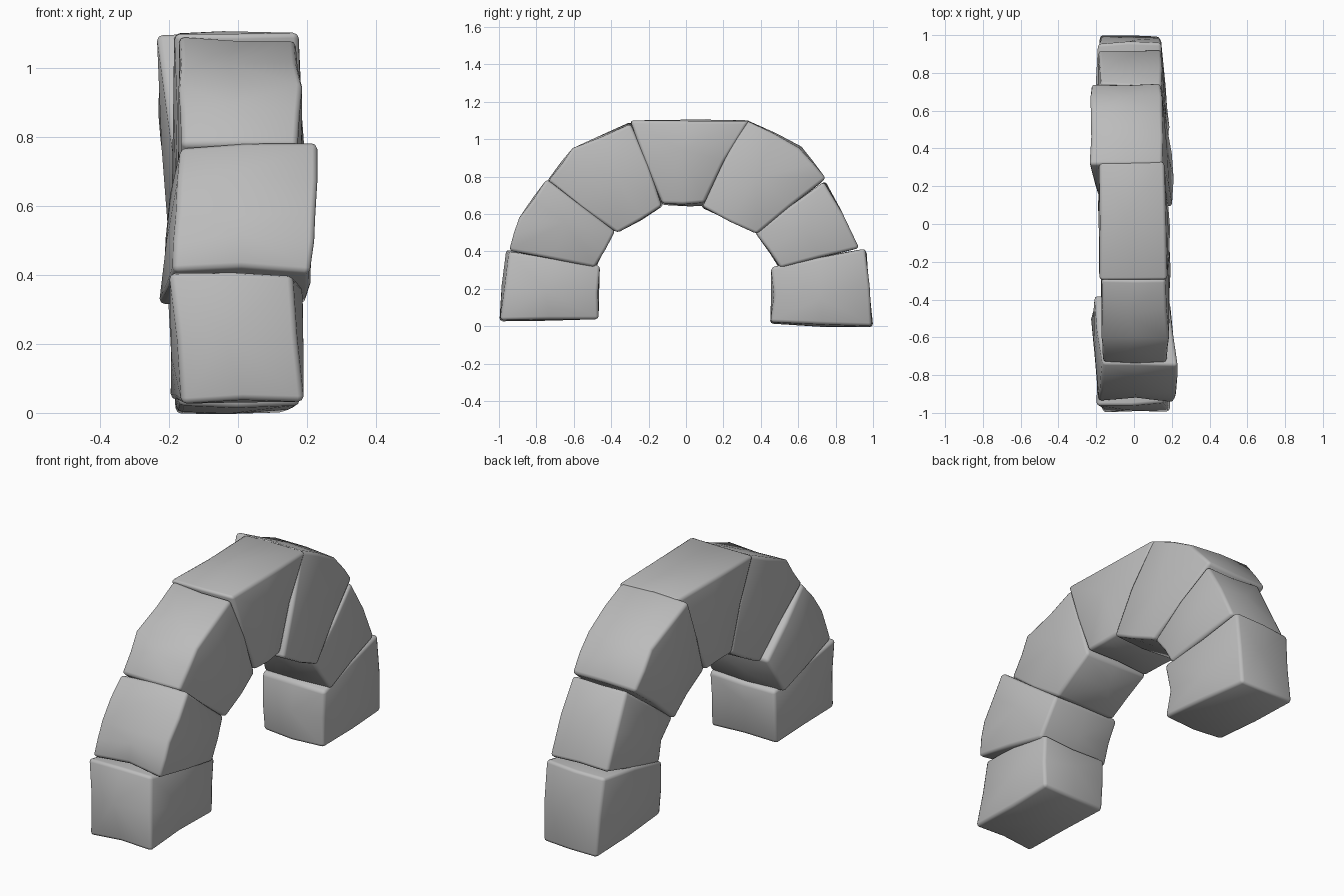
import bpy
import bmesh
import random
from mathutils import Vector

cube = bpy.data.objects.get("Cube")
if cube:
    bpy.data.objects.remove(cube, do_unlink=True)

random.seed(7)
GREY = (0.5, 0.5, 0.5, 1)
stone_grey = bpy.data.materials.new("stone_grey")
stone_grey.diffuse_color = GREY
stone_grey.use_nodes = True
stone_grey.node_tree.nodes["Principled BSDF"].inputs["Base Color"].default_value = GREY


def wobble(amount):
    return Vector([random.uniform(-amount, amount) for _ in range(3)])


def make_stone(name, *profile):
    """Rough wedge block. Each profile point is (y, z, lowest x, highest x)."""
    bm = bmesh.new()
    right = [bm.verts.new((low, y, z)) for y, z, low, high in profile]
    left = [bm.verts.new((high, y, z)) for y, z, low, high in profile]
    bm.faces.new(right)
    bm.faces.new(left[::-1])
    for i in range(len(profile)):
        j = (i + 1) % len(profile)
        bm.faces.new((right[i], left[i], left[j], right[j]))
    bmesh.ops.recalc_face_normals(bm, faces=bm.faces)

    # Chipped edges: nudge the middle of each edge, mostly into the stone
    middle = sum((v.co for v in bm.verts), Vector()) / len(bm.verts)
    corners = set(bm.verts)
    bmesh.ops.bisect_edges(bm, edges=bm.edges[:], cuts=1)
    for vert in bm.verts:
        if vert not in corners:
            inward = (middle - vert.co).normalized()
            vert.co += inward * random.uniform(-0.006, 0.016) + wobble(0.005)

    # Uneven hewn faces: swell the middle of each face off centre
    for face in bm.faces[:]:
        normal = face.normal.copy()
        centre = bmesh.ops.poke(bm, faces=[face])["verts"][0]
        slide = wobble(0.04)
        slide -= normal * slide.dot(normal)
        centre.co += slide + normal * random.uniform(0, 0.012)

    # Worn edges
    bm.normal_update()
    sharp = [e for e in bm.edges if e.calc_face_angle(0) > 0.6]
    bmesh.ops.bevel(bm, geom=sharp, offset=0.016, segments=2, profile=0.5,
                    affect='EDGES', clamp_overlap=True)
    bmesh.ops.recalc_face_normals(bm, faces=bm.faces)

    mesh = bpy.data.meshes.new(name)
    bm.to_mesh(mesh)
    bm.free()
    mesh.materials.append(stone_grey)
    for polygon in mesh.polygons:
        polygon.use_smooth = True
    bpy.context.collection.objects.link(bpy.data.objects.new(name, mesh))


# Front leg of the arch, from the ground up
make_stone("front_foot_stone",
           (-1.0, 0.03, -0.16, 0.19), (-0.96, 0.41, -0.2, 0.17),
           (-0.46, 0.32, -0.19, 0.19), (-0.47, 0.04, -0.2, 0.18))
make_stone("front_lower_stone",
           (-0.94, 0.41, -0.19, 0.21), (-0.89, 0.58, -0.18, 0.23),
           (-0.74, 0.78, -0.17, 0.23), (-0.37, 0.51, -0.22, 0.19),
           (-0.49, 0.31, -0.23, 0.2))
make_stone("front_upper_stone",
           (-0.74, 0.78, -0.17, 0.18), (-0.6, 0.95, -0.17, 0.18),
           (-0.29, 1.09, -0.17, 0.17), (-0.12, 0.64, -0.18, 0.19),
           (-0.37, 0.5, -0.18, 0.19))

# Crown of the arch
make_stone("keystone",
           (-0.3, 1.1, -0.18, 0.18), (0.33, 1.1, -0.18, 0.16),
           (0.1, 0.65, -0.19, 0.19), (-0.13, 0.65, -0.18, 0.19))

# Back leg of the arch, from the crown down
make_stone("back_upper_stone",
           (0.32, 1.1, -0.23, 0.15), (0.61, 0.96, -0.23, 0.15),
           (0.75, 0.79, -0.23, 0.14), (0.38, 0.49, -0.21, 0.21),
           (0.08, 0.64, -0.17, 0.21))
make_stone("back_lower_stone",
           (0.74, 0.78, -0.18, 0.15), (0.93, 0.42, -0.19, 0.15),
           (0.5, 0.31, -0.19, 0.19), (0.37, 0.5, -0.19, 0.18))
make_stone("back_foot_stone",
           (0.96, 0.41, -0.2, 0.14), (1.0, 0.0, -0.18, 0.14),
           (0.45, 0.02, -0.18, 0.18), (0.46, 0.32, -0.2, 0.18))
